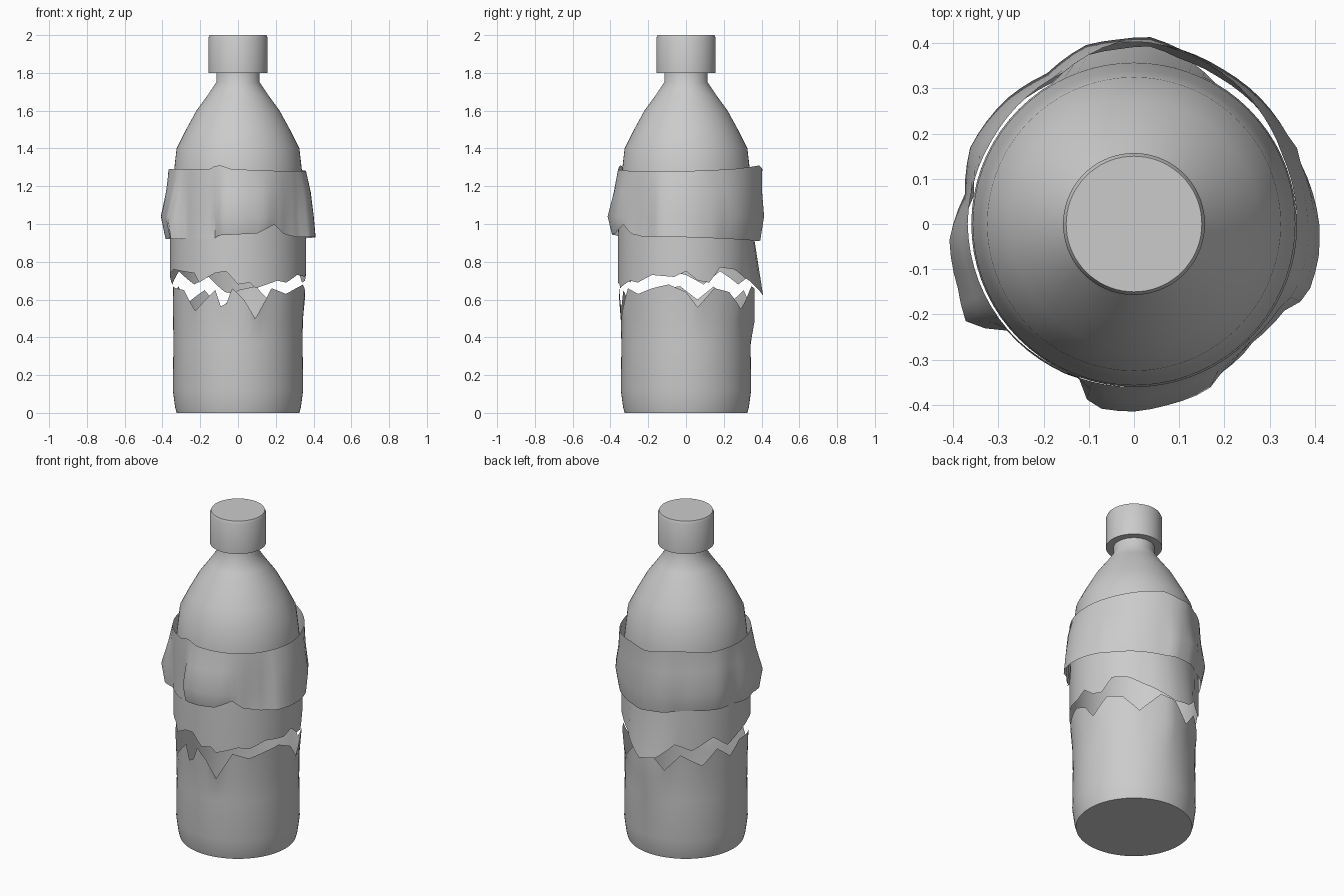
import bpy, bmesh, math

N = 72  # segments around the bottle


def wave(table):
    """Periodic linear interpolation over (degrees, value) pairs."""
    pts = sorted(table)
    pts = [(pts[-1][0] - 360, pts[-1][1])] + pts + [(pts[0][0] + 360, pts[0][1])]

    def f(a):
        a %= 360
        for (a0, v0), (a1, v1) in zip(pts, pts[1:]):
            if a0 <= a <= a1:
                return v0 + (v1 - v0) * (a - a0) / (a1 - a0)
    return f


def val(v, a):
    return v(a) if callable(v) else v


def loft(name, rings, cap_bottom=False, cap_top=False, sharp=35):
    """Skin a stack of rings; radius and height may be functions of angle."""
    bm = bmesh.new()
    rows = []
    for r, z in rings:
        row = []
        for i in range(N):
            a = 360 * i / N
            t, rr = math.radians(a), val(r, a)
            row.append(bm.verts.new((rr * math.cos(t), rr * math.sin(t), val(z, a))))
        rows.append(row)
    for lo, hi in zip(rows, rows[1:]):
        for i in range(N):
            j = (i + 1) % N
            bm.faces.new((lo[i], lo[j], hi[j], hi[i]))
    if cap_bottom:
        bm.faces.new(rows[0][::-1])
    if cap_top:
        bm.faces.new(rows[-1])
    me = bpy.data.meshes.new(name)
    bm.to_mesh(me)
    bm.free()
    ob = bpy.data.objects.new(name, me)
    bpy.context.collection.objects.link(ob)
    bpy.ops.object.select_all(action='DESELECT')
    ob.select_set(True)
    bpy.context.view_layer.objects.active = ob
    bpy.ops.object.shade_smooth_by_angle(angle=math.radians(sharp))
    return ob


# Lower half with a jagged broken rim
low_z = wave([(0, .64), (10, .56), (25, .66), (40, .64), (55, .55), (75, .67), (90, .65),
              (105, .55), (120, .65), (140, .58), (155, .67), (170, .6), (185, .67),
              (200, .66), (215, .65), (230, .54), (250, .65), (257, .53), (265, .66),
              (275, .6), (285, .5), (300, .66), (315, .63), (330, .66), (345, .68)])
low_r = wave([(0, .355), (70, .355), (85, .365), (100, .355), (180, .345), (270, .355)])
mid_r = wave([(60, .342), (85, .365), (110, .342), (270, .345)])
loft("bottle_base", [(.325, 0), (.333, .03), (.345, .12), (.342, .36), (mid_r, .49),
                     (low_r, low_z)], cap_bottom=True)

# Upper half: torn lower rim, body, shoulder and neck
up_z = wave([(0, .75), (10, .7), (20, .69), (30, .77), (45, .76), (65, .7), (85, .62),
             (100, .64), (115, .72), (130, .68), (150, .75), (165, .68), (180, .73),
             (200, .76), (230, .74), (235, .69), (250, .74), (260, .75), (270, .68),
             (280, .69), (285, .66), (305, .7), (315, .69), (330, .73), (350, .72)])
up_r = wave([(0, .36), (60, .36), (85, .41), (100, .4), (120, .36), (270, .36)])
loft("bottle_top", [(up_r, up_z), (.36, .93), (.357, 1.1), (.34, 1.27), (.325, 1.4),
                    (.275, 1.5), (.22, 1.6), (.162, 1.68), (.115, 1.75), (.115, 1.83)])

# Screw cap
loft("cap", [(.157, 1.8), (.157, 1.985), (.15, 2.0)], True, True)

# Loose, crumpled label
flare = wave([(0, .41), (20, .403), (30, .393), (45, .395), (60, .395), (75, .4), (85, .415),
              (95, .41), (105, .41), (120, .385), (135, .395), (155, .4), (170, .38),
              (185, .41), (200, .415), (210, .43), (220, .375), (240, .37), (250, .37),
              (257, .415), (270, .415), (280, .408), (292, .403), (315, .375),
              (330, .385), (337, .415), (350, .415)])
curl = wave([(0, 0), (40, .02), (80, .02), (130, .025), (170, .02), (200, .03), (220, .01),
             (245, .005), (260, .025), (285, .02), (310, .005), (335, 0)])
top_r = wave([(0, .36), (25, .362), (50, .38), (75, .4), (95, .405), (115, .37),
              (150, .365), (180, .368), (210, .365), (270, .36)])
top_z = wave([(0, 1.28), (40, 1.29), (75, 1.31), (90, 1.29), (120, 1.3), (150, 1.28),
              (185, 1.29), (220, 1.29), (245, 1.29), (253, 1.315), (265, 1.29), (310, 1.28)])
bot_z = wave([(0, .93), (80, .91), (130, .93), (180, .92), (248, .92), (255, .94),
              (285, .95), (301, 1.0), (308, .95), (325, .93)])
half = lambda a: .5 * top_r(a) + .5 * (flare(a) - curl(a) * .5)
belly = lambda a: flare(a) - (.01 if curl(a) < .012 else 0)
edge = lambda a: flare(a) - curl(a)
loft("torn_label", [(edge, bot_z), (belly, 1.04), (half, 1.17), (top_r, top_z)], sharp=45)
